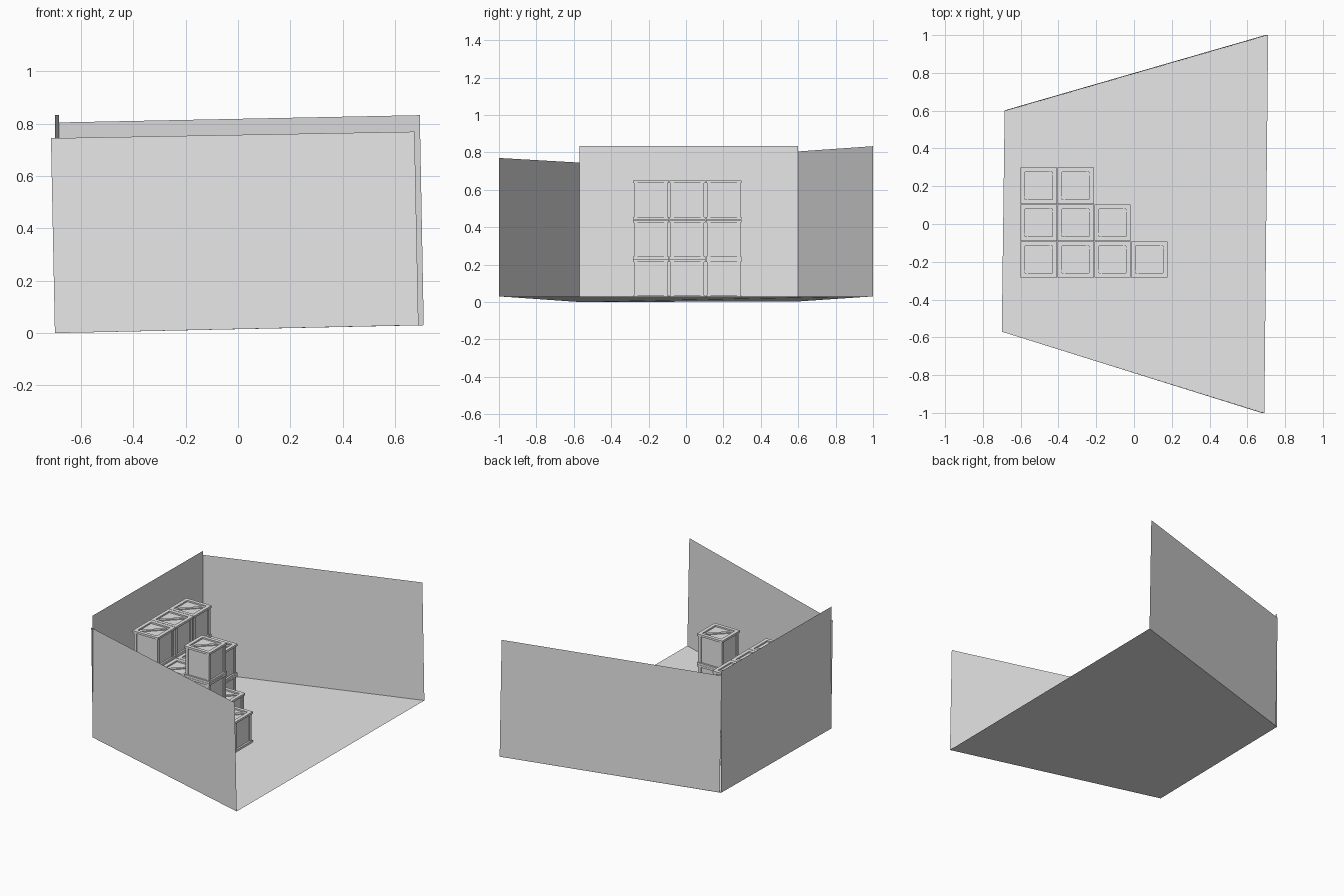
import bpy
import bmesh
from mathutils import Matrix, Vector

if "Cube" in bpy.data.objects:
    bpy.data.objects.remove(bpy.data.objects["Cube"])

grey = bpy.data.materials.new("light grey")
grey.diffuse_color = (0.8, 0.8, 0.8, 1)
grey.use_nodes = True
grey.node_tree.nodes["Principled BSDF"].inputs["Base Color"].default_value = grey.diffuse_color


def finish(name, bm):
    me = bpy.data.meshes.new(name)
    bm.to_mesh(me)
    bm.free()
    me.materials.append(grey)
    ob = bpy.data.objects.new(name, me)
    bpy.context.collection.objects.link(ob)
    return ob


def sheet(name, pts):
    bm = bmesh.new()
    bm.faces.new([bm.verts.new(p) for p in pts])
    return finish(name, bm)


def box(bm, size, loc, angle=0):
    m = (Matrix.Translation(Vector(loc)) @ Matrix.Rotation(angle, 4, 'Z')
         @ Matrix.Diagonal((*size, 1)))
    bmesh.ops.create_cube(bm, size=1, matrix=m)


# Room: slightly tilted floor and three thin walls, open on the right
sheet("floor", [(-0.70, -0.57, 0), (0.69, -1, 0.03), (0.71, 1, 0.03), (-0.685, 0.6, 0.003)])
sheet("front_wall", [(-0.70, -0.57, 0), (0.69, -1, 0.03), (0.675, -1, 0.77), (-0.715, -0.565, 0.745)])
sheet("back_wall", [(0.71, 1, 0.03), (-0.675, 0.6, 0.003), (-0.69, 0.6, 0.805), (0.695, 1, 0.833)])
sheet("left_wall", [(-0.685, 0.6, 0.003), (-0.70, -0.57, 0), (-0.70, -0.57, 0.833), (-0.685, 0.6, 0.833)])

# Crate: inset core, rims at top and bottom, corner posts, diagonal brace
W, H, BAR, RIM = 0.192, 0.209, 0.024, 0.014


def crate_mesh():
    bm = bmesh.new()
    core = W - 0.024
    box(bm, (core, core, H - 0.02), (0, 0, H / 2))
    for z in (RIM / 2, H - RIM / 2):
        for s in (-1, 1):
            off = s * (W - BAR) / 2
            box(bm, (W, BAR, RIM), (0, off, z))
            box(bm, (BAR, W - 2 * BAR, RIM), (off, 0, z))
    for sx in (-1, 1):
        for sy in (-1, 1):
            c = (W - 0.012) / 2 - 0.01
            box(bm, (0.02, 0.02, H - 2 * RIM), (sx * c, sy * c, H / 2))
    box(bm, (0.19, 0.02, 0.008), (0, 0, H - 0.008), 0.7854)
    return finish("crate", bm)


# Stack heights by row (front to back) and column (left to right)
stacks = [[3, 2, 3, 1], [3, 2, 1], [3, 2]]
first = crate_mesh()
first.location = (-0.504, -0.188, 0.02)
for r, row in enumerate(stacks):
    for c, count in enumerate(row):
        for k in range(count):
            if r == c == k == 0:
                continue
            ob = bpy.data.objects.new("crate", first.data)
            bpy.context.collection.objects.link(ob)
            ob.location = (-0.504 + 0.195 * c, -0.188 + 0.195 * r, 0.02 + 0.21 * k)
